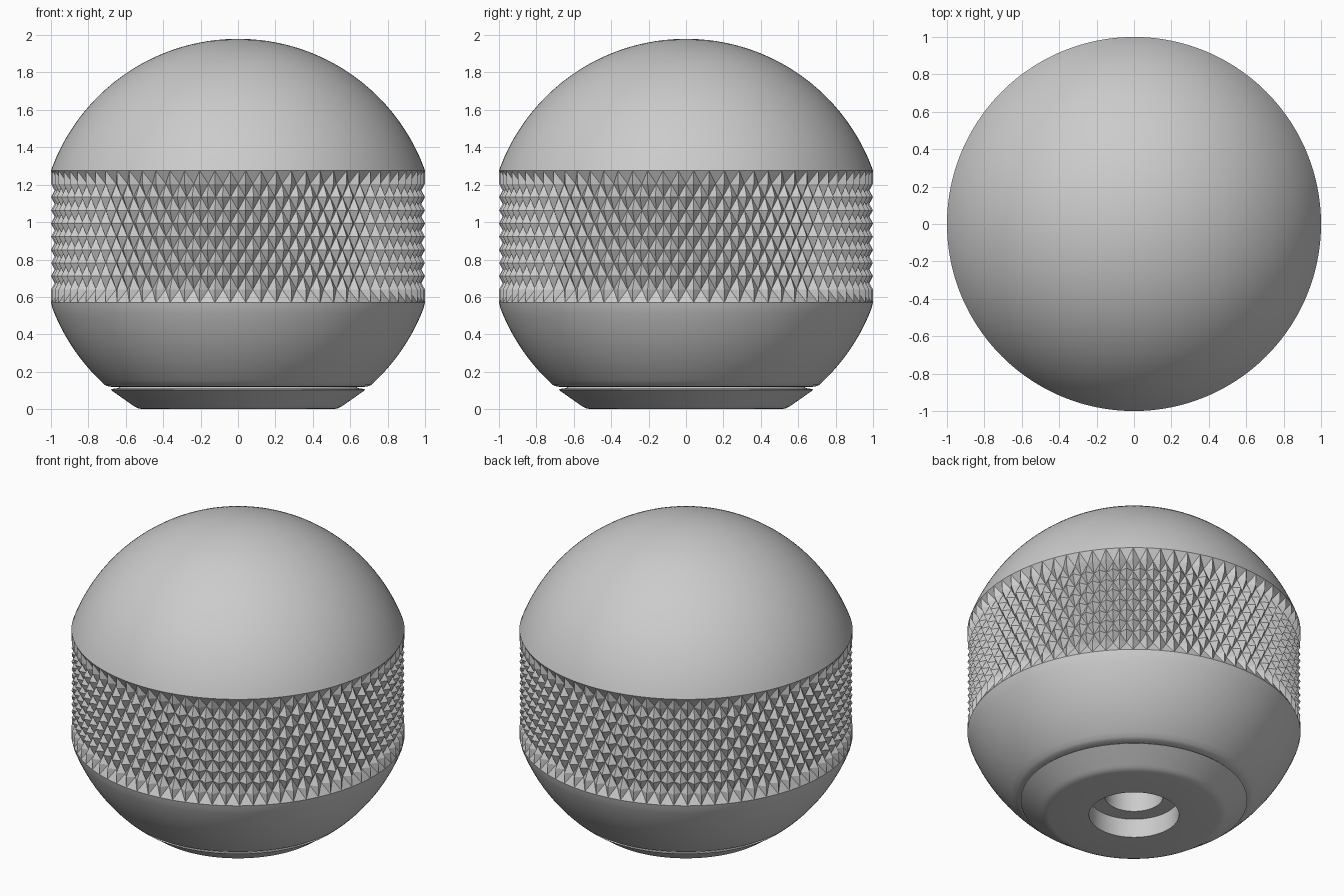
import bpy, bmesh, math

if "Cube" in bpy.data.objects:
    bpy.data.objects.remove(bpy.data.objects["Cube"])

SEG = 152                      # two columns per knurl diamond (76 around)
CENTRE, RADIUS = 0.918, 1.062  # ball that dome and underside share
GRIP_LOW, GRIP_HIGH, ROWS = 0.57, 1.275, 10
VALLEY = 0.962


def revolve(name, rings, knurl=()):
    """Spin (radius or radius function, z) rings, listed from the top axis down the outside."""
    bm = bmesh.new()
    loops = []
    for r, z in rings:
        if r == 0:
            loops.append([bm.verts.new((0, 0, z))] * SEG)
            continue
        loop = []
        for i in range(SEG):
            a = 2 * math.pi * i / SEG
            rad = r(i) if callable(r) else r
            loop.append(bm.verts.new((rad * math.cos(a), rad * math.sin(a), z)))
        loops.append(loop)
    for j in range(len(loops) - 1):
        up, low = loops[j], loops[j + 1]
        for i in range(SEG):
            k = (i + 1) % SEG
            a, b, c, d = up[i], low[i], low[k], up[k]
            if a is d:
                bm.faces.new((a, b, c))
            elif b is c:
                bm.faces.new((a, b, d))
            elif j in knurl:   # split along the valley diagonal
                if (i + j - knurl[0]) % 2:
                    bm.faces.new((a, b, c))
                    bm.faces.new((a, c, d))
                else:
                    bm.faces.new((a, b, d))
                    bm.faces.new((b, c, d))
            else:
                bm.faces.new((a, b, c, d))
    mesh = bpy.data.meshes.new(name)
    bm.to_mesh(mesh)
    bm.free()
    ob = bpy.data.objects.new(name, mesh)
    bpy.context.collection.objects.link(ob)
    bpy.ops.object.select_all(action='DESELECT')
    ob.select_set(True)
    bpy.context.view_layer.objects.active = ob
    bpy.ops.object.shade_smooth_by_angle(angle=math.radians(18))
    return ob


def ball_ring(a):
    return (RADIUS * math.sin(a), CENTRE + RADIUS * math.cos(a))


# dome
dome_end = math.acos((GRIP_HIGH - CENTRE) / RADIUS)
rings = [(0, CENTRE + RADIUS)]
rings += [ball_ring(dome_end * n / 32) for n in range(1, 32)]

# diamond knurled grip between two plain rims
start = len(rings)
for row in range(ROWS + 1):
    z = GRIP_HIGH + (GRIP_LOW - GRIP_HIGH) * row / ROWS
    if row in (0, ROWS):
        rings.append((1.0, z))
    else:
        rings.append((lambda i, row=row: VALLEY if (i + row) % 2 else 1.0, z))
knurl = range(start, start + ROWS)

# underside down to the groove above the base
low_start = math.acos((GRIP_LOW - CENTRE) / RADIUS)
low_end = math.acos((0.13 - CENTRE) / RADIUS)
rings += [ball_ring(low_start + (low_end - low_start) * n / 16) for n in range(1, 17)]
rings += [(0.695, 0.122), (0.665, 0.118), (0.62, 0.118)]
revolve("knob_body", rings, knurl)

# base ring with rounded foot, counterbore and screw hole
revolve("base_ring", [
    (0.62, 0.13), (0.64, 0.113), (0.675, 0.108), (0.68, 0.103),
    (0.565, 0.022), (0.55, 0.012), (0.532, 0.004), (0.51, 0.0),
    (0.27, 0.0), (0.27, 0.125), (0.175, 0.125), (0.175, 0.75), (0, 0.75)])
